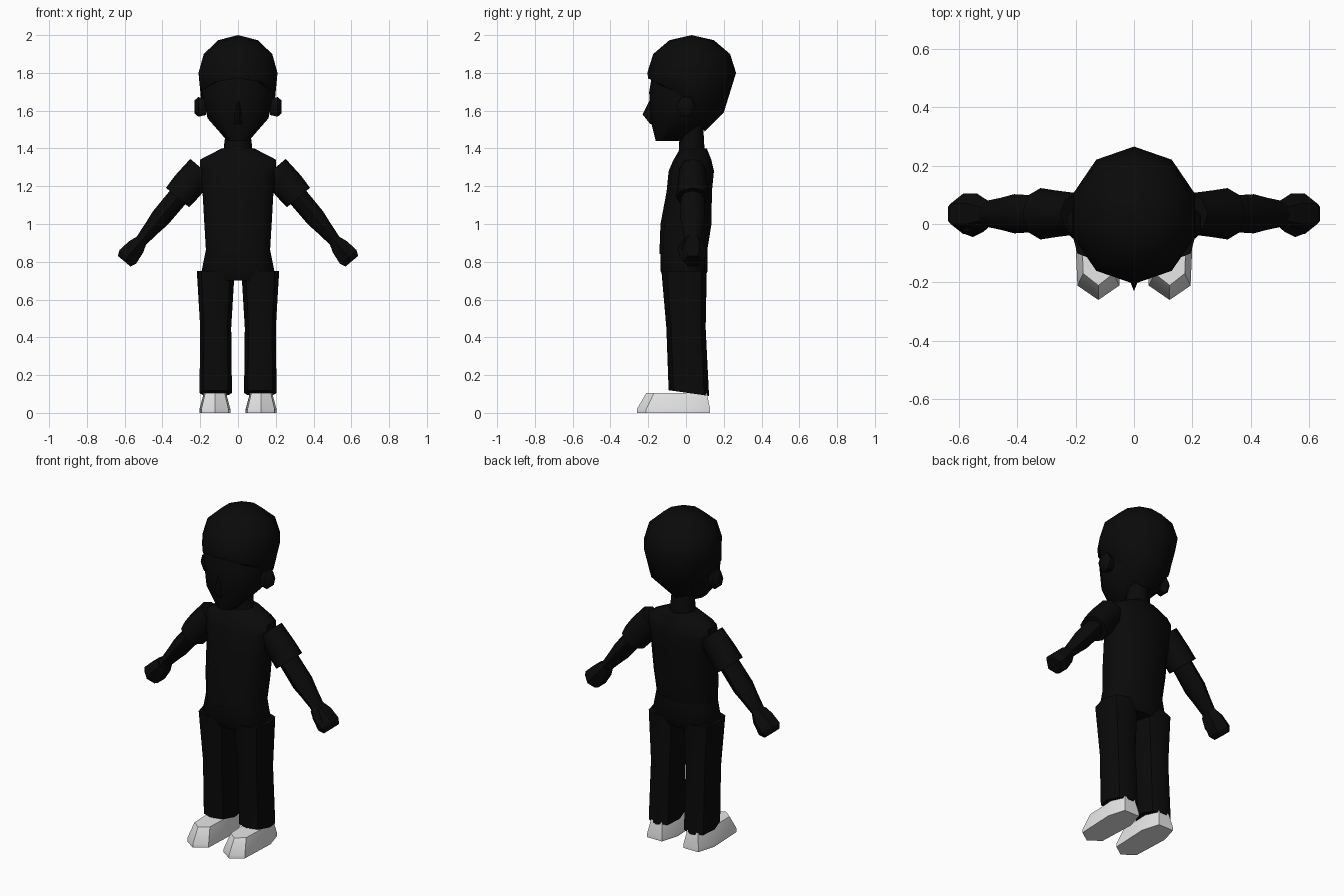
import bpy, bmesh
from math import cos, sin, pi, radians, copysign
from mathutils import Matrix, Vector

cube = bpy.data.objects.get("Cube")
if cube:
    bpy.data.objects.remove(cube)


def material(name, value):
    mat = bpy.data.materials.new(name)
    mat.use_nodes = True
    color = (value, value, value, 1)
    mat.diffuse_color = color
    for node in mat.node_tree.nodes:
        if node.type == 'BSDF_PRINCIPLED':
            node.inputs["Base Color"].default_value = color
    return mat


black = material("near black", 0.003)
white = material("shoe white", 0.8)


def soften(value, exponent):
    """Push a sine or cosine outwards so that a round section turns boxy."""
    return copysign(abs(value) ** exponent, value)


def section(z, width, depth, shift=0, tilt=0, sides=10, exponent=1):
    """Closed ring starting at the front; tilt raises the front, lowers the back."""
    ring = []
    for i in range(sides):
        angle = 2 * pi * i / sides
        across = soften(sin(angle), exponent)
        front = soften(cos(angle), exponent)
        ring.append(Vector((width * across, shift - depth * front, z + tilt * front)))
    return ring


def loft(name, rows, place=Matrix(), mat=black, side=1, smooth=50, **shape):
    """Skin the sections given by rows, cap the ends, and mirror if side is negative."""
    mirror = Matrix.Diagonal((side, 1, 1, 1))
    bm = bmesh.new()
    rings = []
    for row in rows:
        ring = section(*row, **shape)
        rings.append([bm.verts.new(mirror @ place @ point) for point in ring])
    for lower, upper in zip(rings, rings[1:]):
        for i in range(len(lower)):
            bm.faces.new((lower[i - 1], lower[i], upper[i], upper[i - 1]))
    bm.faces.new(rings[0])
    bm.faces.new(rings[-1])
    bmesh.ops.remove_doubles(bm, verts=bm.verts, dist=0.0001)
    bmesh.ops.recalc_face_normals(bm, faces=bm.faces)
    mesh = bpy.data.meshes.new(name)
    bm.to_mesh(mesh)
    bm.free()
    mesh.materials.append(mat)
    for polygon in mesh.polygons:
        polygon.use_smooth = True
    mesh.set_sharp_from_angle(angle=radians(smooth))
    obj = bpy.data.objects.new(name, mesh)
    bpy.context.collection.objects.link(obj)


# Shirt leaning back towards the shoulders, then the neck
shirt = [(0.84, 0.175, 0.125), (1, 0.185, 0.135), (1.17, 0.195, 0.12),
         (1.28, 0.21, 0.12), (1.34, 0.21, 0.1), (1.4, 0.09, 0.07)]
loft("shirt", [(z, width, depth, (z - 1) / 10) for z, width, depth in shirt],
     exponent=0.75)
loft("neck", [(1.36, 0.08, 0.07, 0.03), (1.54, 0.06, 0.06, 0.03)], sides=8)

# Trouser hips
loft("hips", [(0.7, 0.17, 0.1), (0.75, 0.2, 0.125), (0.87, 0.175, 0.125)],
     place=Matrix.Translation((0, -0.01, 0)), exponent=0.75)

# Head with a narrow chin, and a pointed nose
loft("head", [(1.44, 0.06, 0.07, -0.09), (1.56, 0.17, 0.16, -0.03),
              (1.7, 0.2, 0.195), (1.9, 0.16, 0.16)])
loft("nose", [(1.53, 0.02, 0.01, -0.18), (1.58, 0.02, 0.05, -0.18),
              (1.66, 0.01, 0.01, -0.18)], sides=4, smooth=30)

# Hair: a round crown, then a rim that drops from fringe to nape
crown = []
for step in range(4):
    angle = step * pi / 6
    crown.append((1.8 + 0.2 * cos(angle), 0.22 * sin(angle), 0.235 * sin(angle), 0.03))
rim = [(1.68, 0.205, 0.2, 0, 0.09), (1.64, 0.14, 0.13, -0.03, 0.15)]
loft("hair", crown + rim)

# Frames that run a section's z axis down the arm and out of the ear
arm_axis = Matrix.Translation((0.32, 0.035, 1.14)) @ Matrix.Rotation(radians(140), 4, 'Y')
ear_axis = Matrix.Translation((0.2, 0, 1.62)) @ Matrix.Rotation(pi / 2, 4, 'Y')
leg_axis = Matrix.Translation((0.118, 0, 0))
shoe_axis = Matrix.Translation((0.122, -0.06, 0))

for word, side in (("left", 1), ("right", -1)):
    loft(word + "_ear", [(-0.03, 0.05, 0.04), (0.01, 0.06, 0.05), (0.03, 0.04, 0.03)],
         ear_axis, side=side, sides=6)

    # Short sleeve, bare arm, fist and thumb along one line
    loft(word + "_sleeve", [(-0.2, 0.08, 0.07), (-0.08, 0.085, 0.08), (0, 0.08, 0.088)],
         arm_axis, side=side, sides=8)
    loft(word + "_arm", [(-0.04, 0.055, 0.06), (0.14, 0.053, 0.067),
                         (0.21, 0.043, 0.055), (0.32, 0.03, 0.04)],
         arm_axis, side=side, sides=8)
    loft(word + "_hand", [(0.28, 0.03, 0.045), (0.34, 0.055, 0.07),
                          (0.41, 0.066, 0.07), (0.44, 0.05, 0.05)],
         arm_axis, side=side, sides=6, smooth=30)
    loft(word + "_thumb", [(0.3, 0.03, 0.03, -0.03), (0.36, 0.03, 0.03, -0.05),
                           (0.4, 0.02, 0.02, -0.05)],
         arm_axis, side=side, sides=5, smooth=30)

    # Trouser leg with a slanted cuff
    loft(word + "_leg", [(0.105, 0.086, 0.107, 0.015, 0.015), (0.45, 0.082, 0.104),
                         (0.75, 0.1, 0.12, -0.01)],
         leg_axis, side=side, sides=8, exponent=0.8)

    # Shoe with a pointed toe and a flat heel
    loft(word + "_shoe", [(0, 0.083, 0.2), (0.02, 0.083, 0.2), (0.105, 0.06, 0.165, 0.015)],
         shoe_axis, white, side, smooth=40, sides=7, exponent=0.6)
